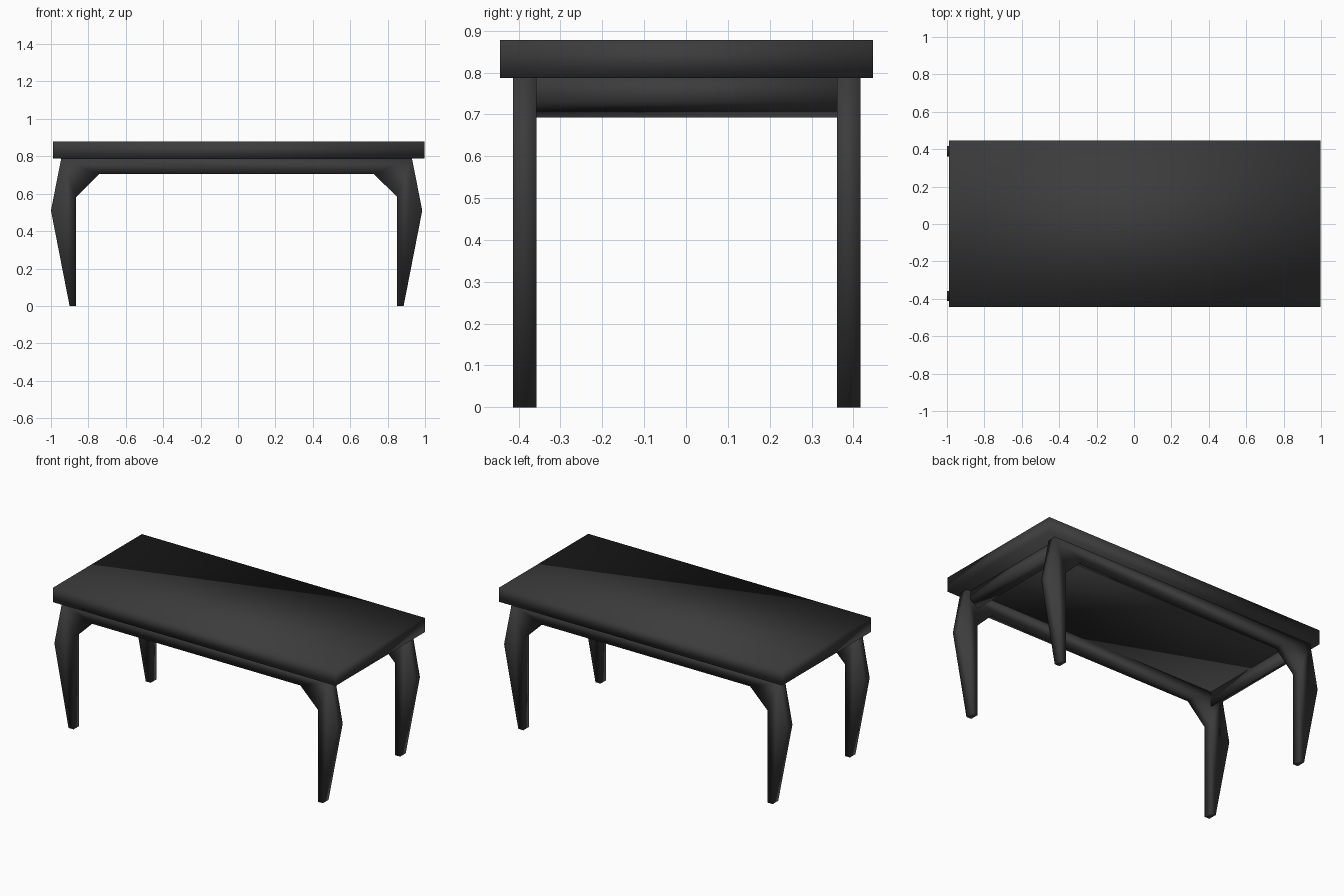
import bpy
import bmesh

cube = bpy.data.objects.get("Cube")
if cube:
    bpy.data.objects.remove(cube, do_unlink=True)

# One dark finish for the whole table
dark = bpy.data.materials.new("charcoal_black")
dark.use_nodes = True
colour = (0.045, 0.045, 0.045, 1)
dark.diffuse_color = colour
dark.node_tree.nodes["Principled BSDF"].inputs["Base Color"].default_value = colour


def extrude_profile(name, profile, y0, y1):
    """Extrude an x-z profile along y as a softly shaded solid."""
    bm = bmesh.new()
    face = bm.faces.new([bm.verts.new((x, y0, z)) for x, z in profile])
    grown = bmesh.ops.extrude_face_region(bm, geom=[face])["geom"]
    moved = [v for v in grown if isinstance(v, bmesh.types.BMVert)]
    bmesh.ops.translate(bm, verts=moved, vec=(0, y1 - y0, 0))
    bmesh.ops.recalc_face_normals(bm, faces=bm.faces)
    for f in bm.faces:
        f.smooth = True
    mesh = bpy.data.meshes.new(name)
    bm.to_mesh(mesh)
    bm.free()
    mesh.materials.append(dark)
    obj = bpy.data.objects.new(name, mesh)
    bpy.context.collection.objects.link(obj)
    return obj


SHIFT = -0.0075   # the leg frames sit slightly off centre under the top
UNDERSIDE = 0.787

# Tabletop slab
extrude_profile("tabletop",
                [(-0.988, UNDERSIDE), (0.998, UNDERSIDE), (0.998, 0.878), (-0.988, 0.878)],
                -0.445, 0.447)

# Half outline of a leg frame: outer top, knee, foot, inner leg, brace
half = [(0.938, UNDERSIDE), (0.9925, 0.51), (0.893, 0), (0.858, 0),
        (0.858, 0.583), (0.734, 0.705)]
outline = [(x + SHIFT, z) for x, z in half]
outline += [(-x + SHIFT, z) for x, z in reversed(half)]
extrude_profile("front_leg_frame", outline, -0.413, -0.357)
extrude_profile("back_leg_frame", outline, 0.361, 0.417)

# End rails joining the frames, with a sloping lower edge
rail = [(0.858, UNDERSIDE), (0.858, 0.693), (0.91, 0.73), (0.91, UNDERSIDE)]
for name, side in (("left_end_rail", 1), ("right_end_rail", -1)):
    extrude_profile(name, [(side * x + SHIFT, z) for x, z in rail], -0.357, 0.361)
